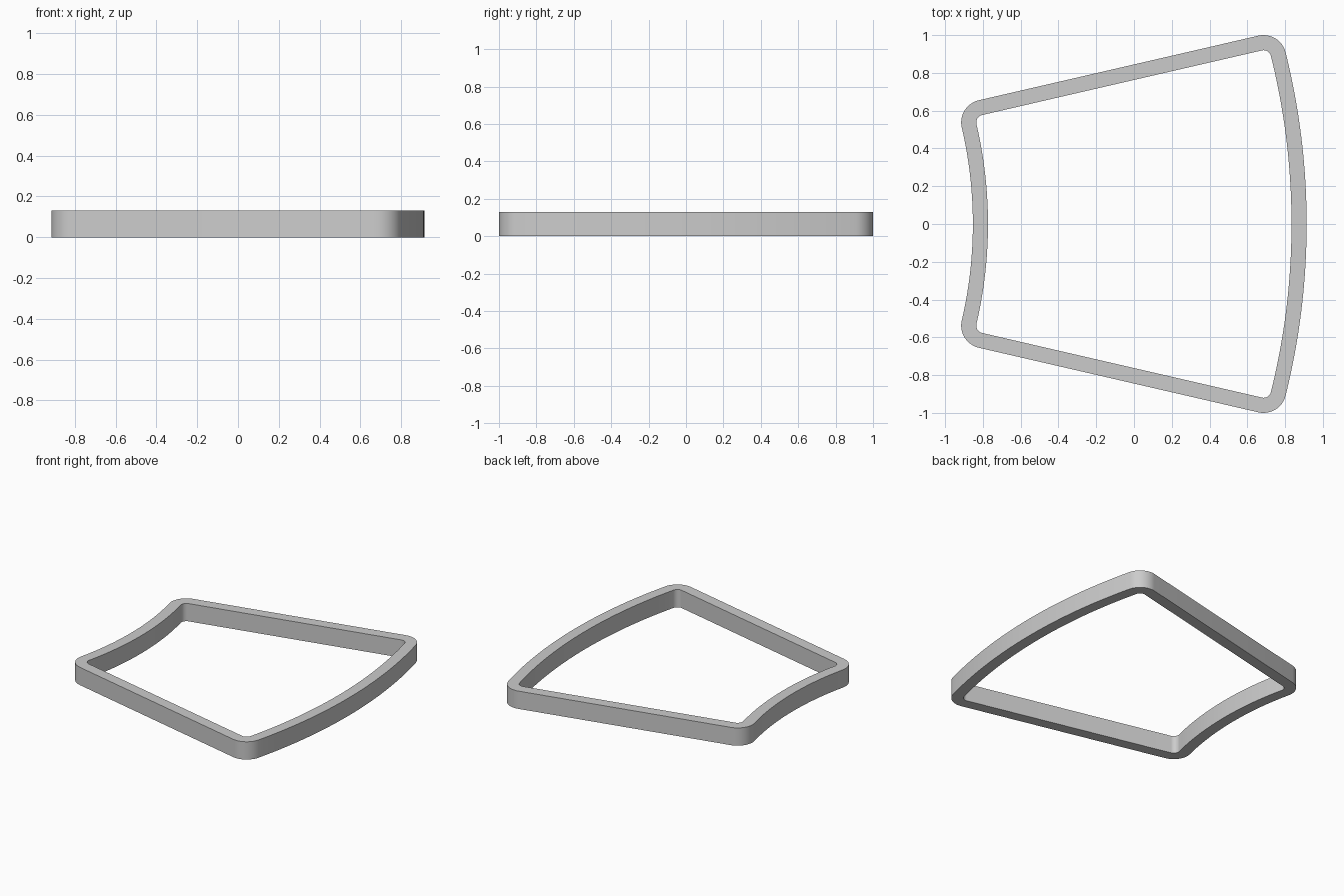
import bpy
import bmesh
from math import atan2, cos, sin, pi, radians
from mathutils import Vector

if "Cube" in bpy.data.objects:
    bpy.data.objects.remove(bpy.data.objects["Cube"], do_unlink=True)

HEIGHT = 0.13
WALL = 0.08
CORNER = 0.12                        # outer corner radius
NARROW = Vector((-0.795, 0.538))     # corner centres on the +y half
WIDE = Vector((0.686, 0.88))
NARROW_X, WIDE_X = -0.853, 0.914     # outer edge of each curved side at y = 0


def material(name, value):
    mat = bpy.data.materials.new(name)
    mat.use_nodes = True
    colour = (value, value, value, 1)
    mat.diffuse_color = colour
    mat.node_tree.nodes["Principled BSDF"].inputs["Base Color"].default_value = colour
    return mat


def arc(centre, radius, start, end, steps):
    angles = [start + (end - start) * i / steps for i in range(steps + 1)]
    return [centre + radius * Vector((cos(a), sin(a))) for a in angles]


def bow_centre(corner, edge_x):
    """Centre on the x axis of the curved side that is tangent to a corner."""
    d = edge_x - corner.x
    return Vector((corner.x - (corner.y ** 2 - d * d) / (2 * d), 0))


def outline(inset):
    """Closed fan-shaped outline with rounded corners."""
    r = CORNER - inset
    wide_c = bow_centre(WIDE, WIDE_X - CORNER)
    narrow_c = bow_centre(NARROW, NARROW_X + CORNER)
    to_wide, to_narrow = WIDE - wide_c, NARROW - narrow_c
    wide_a = atan2(to_wide.y, to_wide.x)
    narrow_a = atan2(to_narrow.y, to_narrow.x)
    side = WIDE - NARROW
    normal_a = atan2(side.y, side.x) + pi / 2
    half = arc(wide_c, to_wide.length + r, 0, wide_a, 20)
    half += arc(WIDE, r, wide_a, normal_a, 12)[1:]
    half += arc(NARROW, r, normal_a, narrow_a + pi, 12)
    half += arc(narrow_c, to_narrow.length - r, narrow_a, 0, 14)[1:]
    return half + [Vector((p.x, -p.y)) for p in reversed(half[1:-1])]


# Fan-shaped frame: outer and inner walls joined by flat rims
bm = bmesh.new()
loops = [[bm.verts.new((p.x, p.y, z)) for p in outline(inset)]
         for inset, z in ((0, 0), (0, HEIGHT), (WALL, HEIGHT), (WALL, 0))]
count = len(loops[0])
for k in range(4):
    a, b = loops[k], loops[(k + 1) % 4]
    for i in range(count):
        j = (i + 1) % count
        bm.faces.new((a[i], a[j], b[j], b[i]))
bmesh.ops.recalc_face_normals(bm, faces=bm.faces)
mesh = bpy.data.meshes.new("fan_frame")
bm.to_mesh(mesh)
bm.free()

frame = bpy.data.objects.new("fan_frame", mesh)
bpy.context.collection.objects.link(frame)
mesh.materials.append(material("light grey", 0.6))
bpy.context.view_layer.objects.active = frame
frame.select_set(True)
bpy.ops.object.shade_smooth_by_angle(angle=radians(30))
